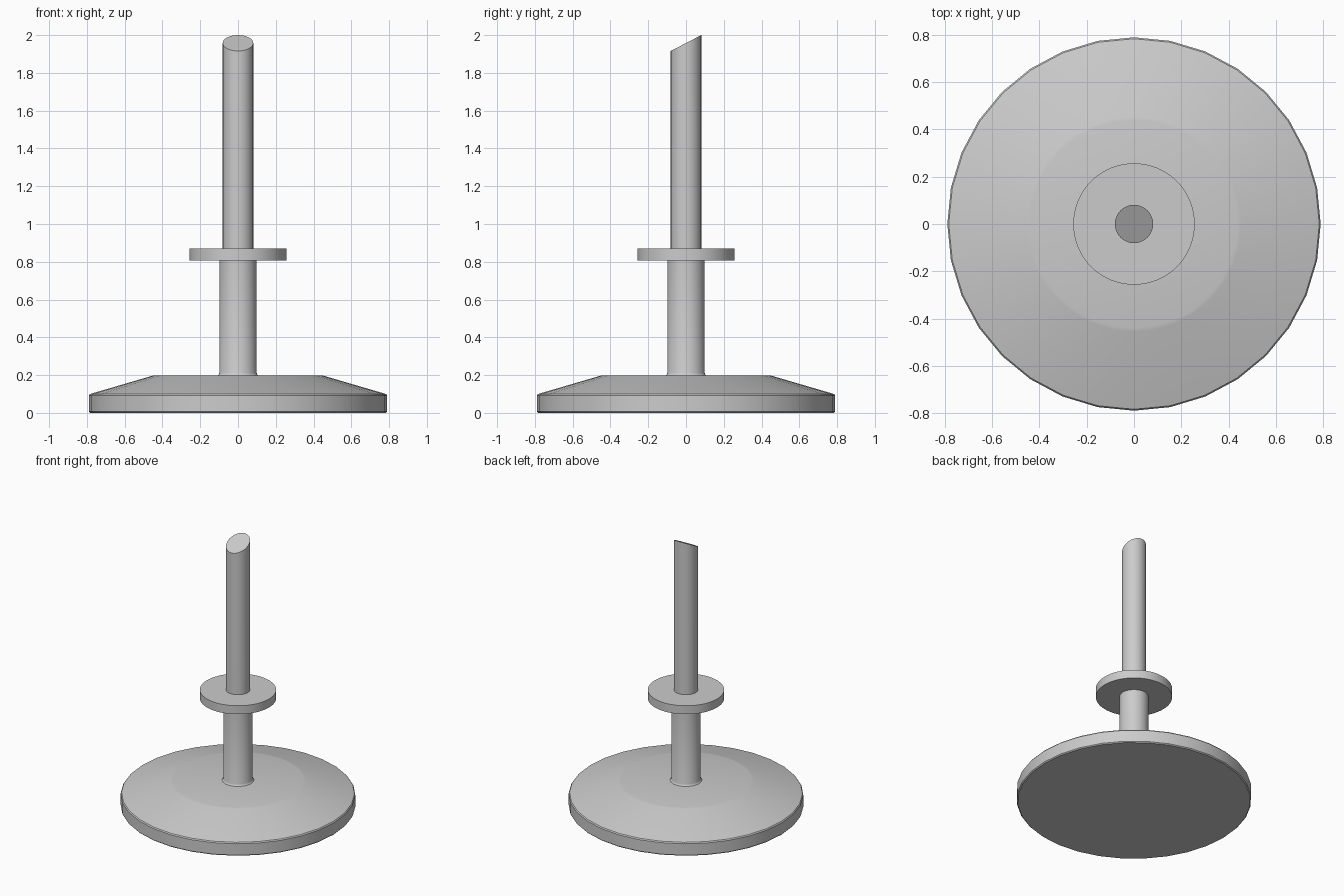
import bpy, bmesh, math

if "Cube" in bpy.data.objects:
    bpy.data.objects.remove(bpy.data.objects["Cube"])


def lathe(name, profile, sides):
    """Revolve a list of (radius, z) rings into a closed, capped solid."""
    bm = bmesh.new()
    rings = []
    for r, z in profile:
        rings.append([bm.verts.new((r * math.cos(math.tau * i / sides),
                                    r * math.sin(math.tau * i / sides), z))
                      for i in range(sides)])
    for a, b in zip(rings, rings[1:]):
        for i in range(sides):
            j = (i + 1) % sides
            bm.faces.new((a[i], a[j], b[j], b[i]))
    bm.faces.new(rings[0][::-1])
    bm.faces.new(rings[-1])
    mesh = bpy.data.meshes.new(name)
    bm.to_mesh(mesh)
    bm.free()
    obj = bpy.data.objects.new(name, mesh)
    bpy.context.collection.objects.link(obj)
    bpy.ops.object.select_all(action='DESELECT')
    obj.select_set(True)
    bpy.context.view_layer.objects.active = obj
    bpy.ops.object.shade_smooth_by_angle(angle=math.radians(30))
    return obj


# Heavy foot with a sloped shoulder and slightly softened rims
lathe("base", [(0.783, 0), (0.79, 0.007), (0.79, 0.092), (0.784, 0.1),
               (0.455, 0.196), (0.44, 0.199)], 32)

# Lower post with a small flare where it meets the base
lathe("lower_post", [(0.108, 0.198), (0.102, 0.204), (0.099, 0.212),
                     (0.099, 0.81)], 32)

# Support collar
lathe("collar", [(0.257, 0.806), (0.257, 0.869)], 64)

# Upper rod, its top cut at a slant rising towards the back
rod = lathe("upper_rod", [(0.081, 0.86), (0.081, 1.958)], 32)
for v in rod.data.vertices:
    if v.co.z > 1.5:
        v.co.z += v.co.y * 0.042 / 0.081
